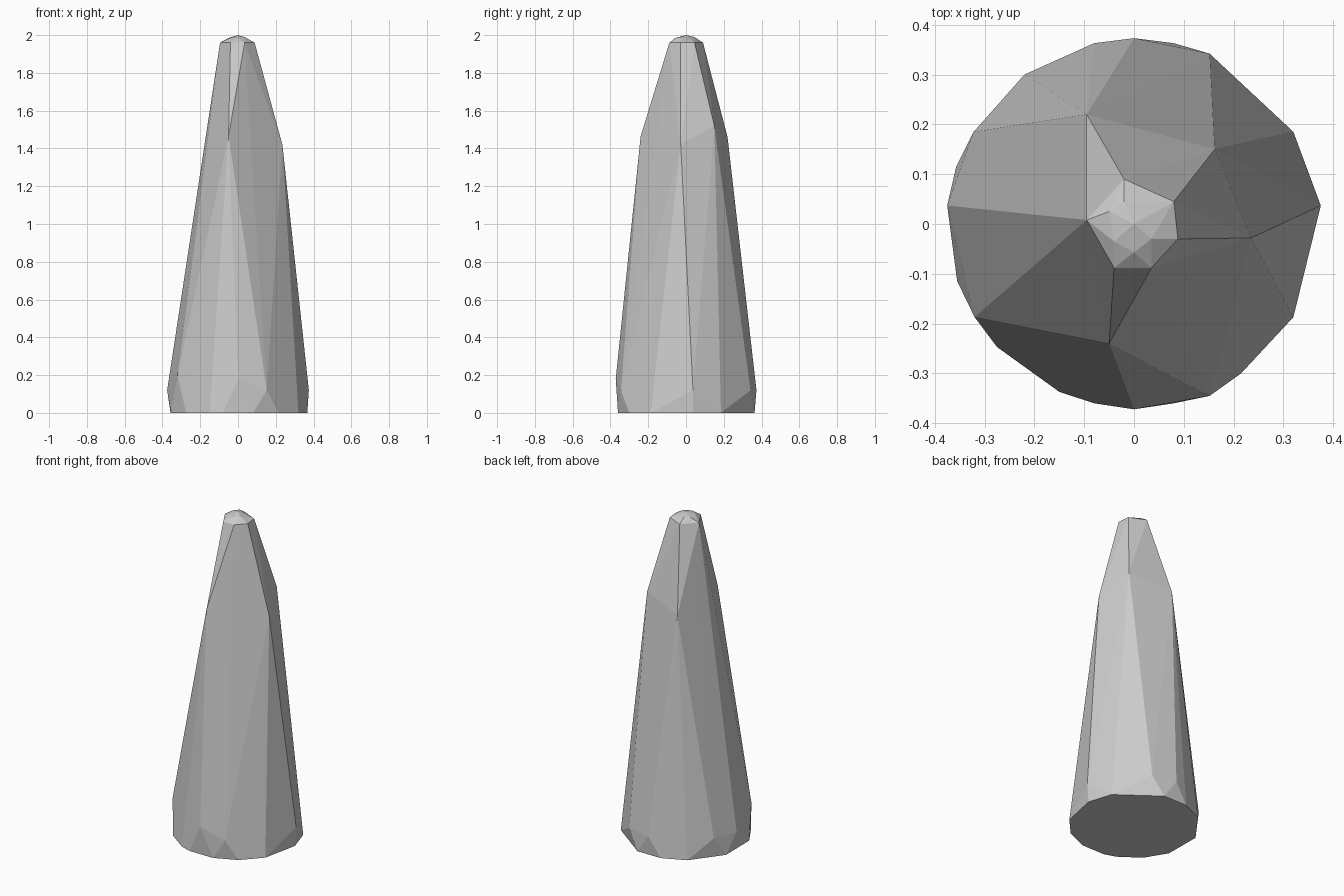
import bpy, bmesh

# Rings of corner points; the faceted stone spike is the hull around them
tip = [(0, 0, 2.0), (-0.05, 0.025, 1.985), (-0.04, -0.035, 1.985),
       (0, -0.057, 1.985), (0.035, -0.03, 1.99), (-0.02, 0.045, 1.99)]
neck = [(-0.095, 0.008), (-0.04, -0.088), (0.035, -0.088), (0.088, -0.03),
        (0.08, 0.045), (0.01, 0.053), (-0.02, 0.09)]
shoulder = [(-0.095, 0.22, 1.46), (0.162, 0.15, 1.52),
            (0.235, -0.028, 1.42), (-0.05, -0.24, 1.465)]
skirt = [(0.375, 0.037, 0.12), (-0.375, 0.037, 0.12), (0.152, -0.345, 0.12),
         (0.152, 0.342, 0.12), (0, -0.372, 0.18), (0, 0.373, 0.12),
         (-0.32, -0.187, 0.2), (-0.322, 0.185, 0.12)]
foot = [(0.08, 0.363), (0.32, 0.185), (0.367, 0.037), (0.32, -0.187),
        (0.215, -0.3), (0.08, -0.36), (-0.08, -0.36), (-0.15, -0.337),
        (-0.275, -0.247), (-0.355, -0.115), (-0.357, 0.115),
        (-0.22, 0.3), (-0.08, 0.363)]

points = tip + shoulder + skirt
points += [(x, y, 1.96) for x, y in neck]
points += [(x, y, 0) for x, y in foot]

# Faceted body
bm = bmesh.new()
for p in points:
    bm.verts.new(p)
bmesh.ops.convex_hull(bm, input=bm.verts[:])
bmesh.ops.delete(bm, geom=[v for v in bm.verts if not v.link_faces], context='VERTS')
bmesh.ops.dissolve_limit(bm, angle_limit=0.01, verts=bm.verts[:], edges=bm.edges[:])
bmesh.ops.recalc_face_normals(bm, faces=bm.faces[:])
mesh = bpy.data.meshes.new("stone_spike")
bm.to_mesh(mesh)
bm.free()
bpy.context.collection.objects.link(bpy.data.objects.new("stone_spike", mesh))
